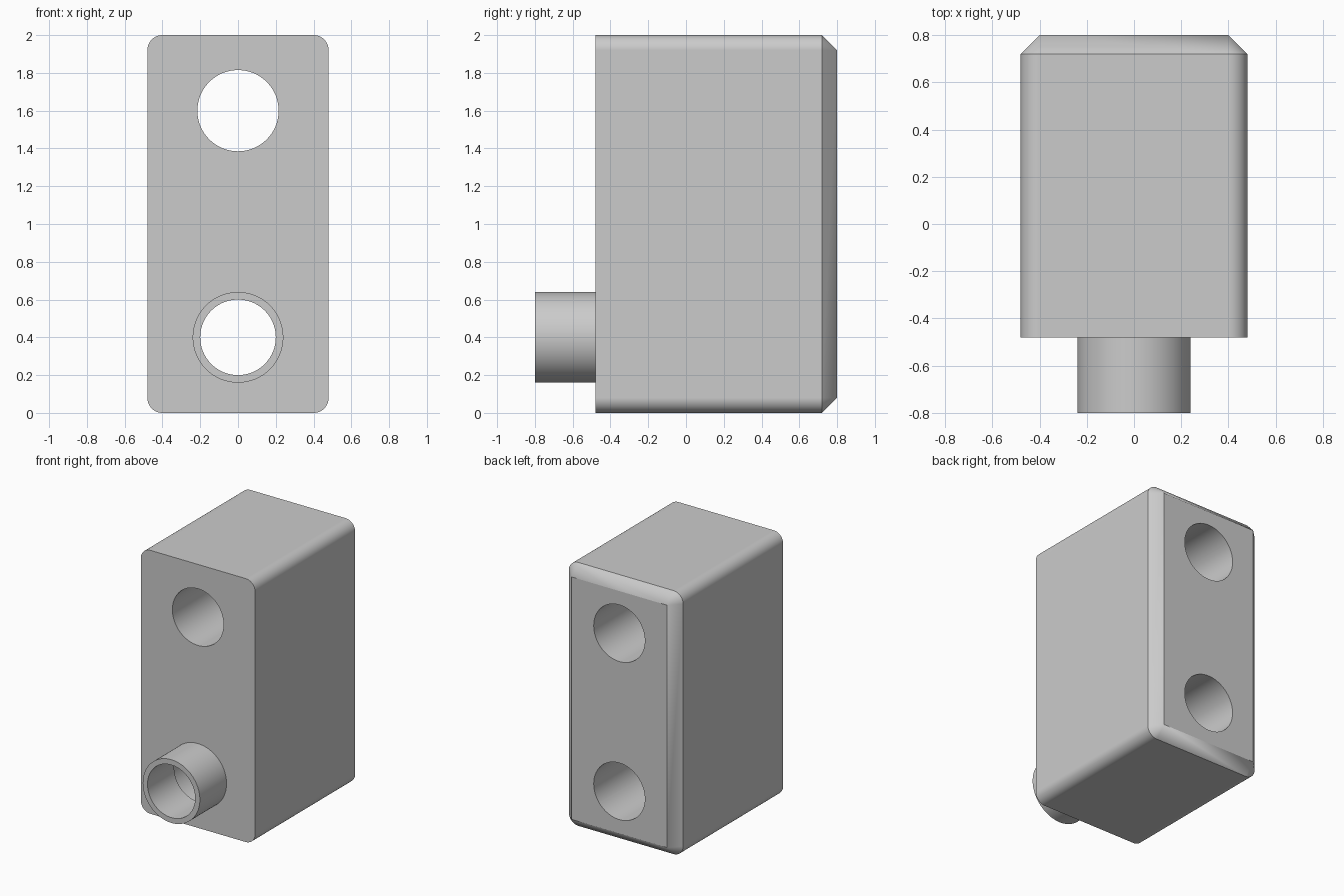
import bpy, bmesh, math

if "Cube" in bpy.data.objects:
    bpy.data.objects.remove(bpy.data.objects["Cube"], do_unlink=True)

HALF_W, HEIGHT, R = 0.48, 2.0, 0.08
FRONT, BACK, NOZZLE_TIP = -0.48, 0.80, -0.80
HOLE_R, BORE_R, NOZZLE_R = 0.215, 0.20, 0.24
LOW_Z, HIGH_Z = 0.4, 1.6

grey = bpy.data.materials.new("plain grey")
grey.use_nodes = True
grey.diffuse_color = (0.6, 0.6, 0.6, 1)
grey.node_tree.nodes["Principled BSDF"].inputs["Base Color"].default_value = (0.6, 0.6, 0.6, 1)


def outline(y, r, steps=12):
    """Rounded rectangle in the xz plane, with fixed corner centres."""
    points = []
    for corner in range(4):
        cx = (HALF_W - R) * (1 if corner in (0, 3) else -1)
        cz = HEIGHT - R if corner < 2 else R
        for i in range(steps + 1):
            a = math.pi / 2 * (corner + i / steps)
            points.append((cx + r * math.cos(a), y, cz + r * math.sin(a)))
    return points


def circle(y, r, z, steps=96):
    return [(r * math.cos(2 * math.pi * i / steps), y, z + r * math.sin(2 * math.pi * i / steps))
            for i in range(steps)]


def loft(name, rings, closed=False):
    """Skin successive rings; cap the ends, or join the last ring to the first."""
    bm = bmesh.new()
    loops = [[bm.verts.new(p) for p in ring] for ring in rings]
    pairs = list(zip(loops, loops[1:]))
    if closed:
        pairs.append((loops[-1], loops[0]))
    else:
        bm.faces.new(loops[0])
        bm.faces.new(loops[-1])
    for a, b in pairs:
        for i in range(len(a)):
            j = (i + 1) % len(a)
            bm.faces.new((a[i], a[j], b[j], b[i]))
    bmesh.ops.remove_doubles(bm, verts=bm.verts, dist=0.0001)
    bmesh.ops.recalc_face_normals(bm, faces=bm.faces)
    mesh = bpy.data.meshes.new(name)
    bm.to_mesh(mesh)
    bm.free()
    mesh.materials.append(grey)
    obj = bpy.data.objects.new(name, mesh)
    bpy.context.collection.objects.link(obj)
    return obj


def activate(obj):
    bpy.ops.object.select_all(action='DESELECT')
    obj.select_set(True)
    bpy.context.view_layer.objects.active = obj


def finish(obj):
    activate(obj)
    bpy.ops.object.shade_smooth_by_angle(angle=math.radians(30))
    normals = obj.modifiers.new("flat face normals", 'WEIGHTED_NORMAL')
    normals.keep_sharp = True


# Block with rounded long edges and a chamfered back
block = loft("block", [outline(FRONT, R), outline(BACK - R, R), outline(BACK, 0)])

# Two bores through the full depth
for name, z in (("lower_bore_cutter", LOW_Z), ("upper_bore_cutter", HIGH_Z)):
    cutter = loft(name, [circle(FRONT - 0.1, HOLE_R, z), circle(BACK + 0.1, HOLE_R, z)])
    cutter.hide_render = True
    activate(block)
    cut = block.modifiers.new(name, 'BOOLEAN')
    cut.operation = 'DIFFERENCE'
    cut.solver = 'EXACT'
    cut.object = cutter
    bpy.ops.object.modifier_apply(modifier=cut.name)
    bpy.data.objects.remove(cutter, do_unlink=True)
finish(block)

# Hollow nozzle on the front, slightly narrower inside than the bore
nozzle = loft("nozzle", [circle(FRONT, NOZZLE_R, LOW_Z), circle(NOZZLE_TIP, NOZZLE_R, LOW_Z),
                         circle(NOZZLE_TIP, BORE_R, LOW_Z), circle(FRONT, BORE_R, LOW_Z)], closed=True)
finish(nozzle)
